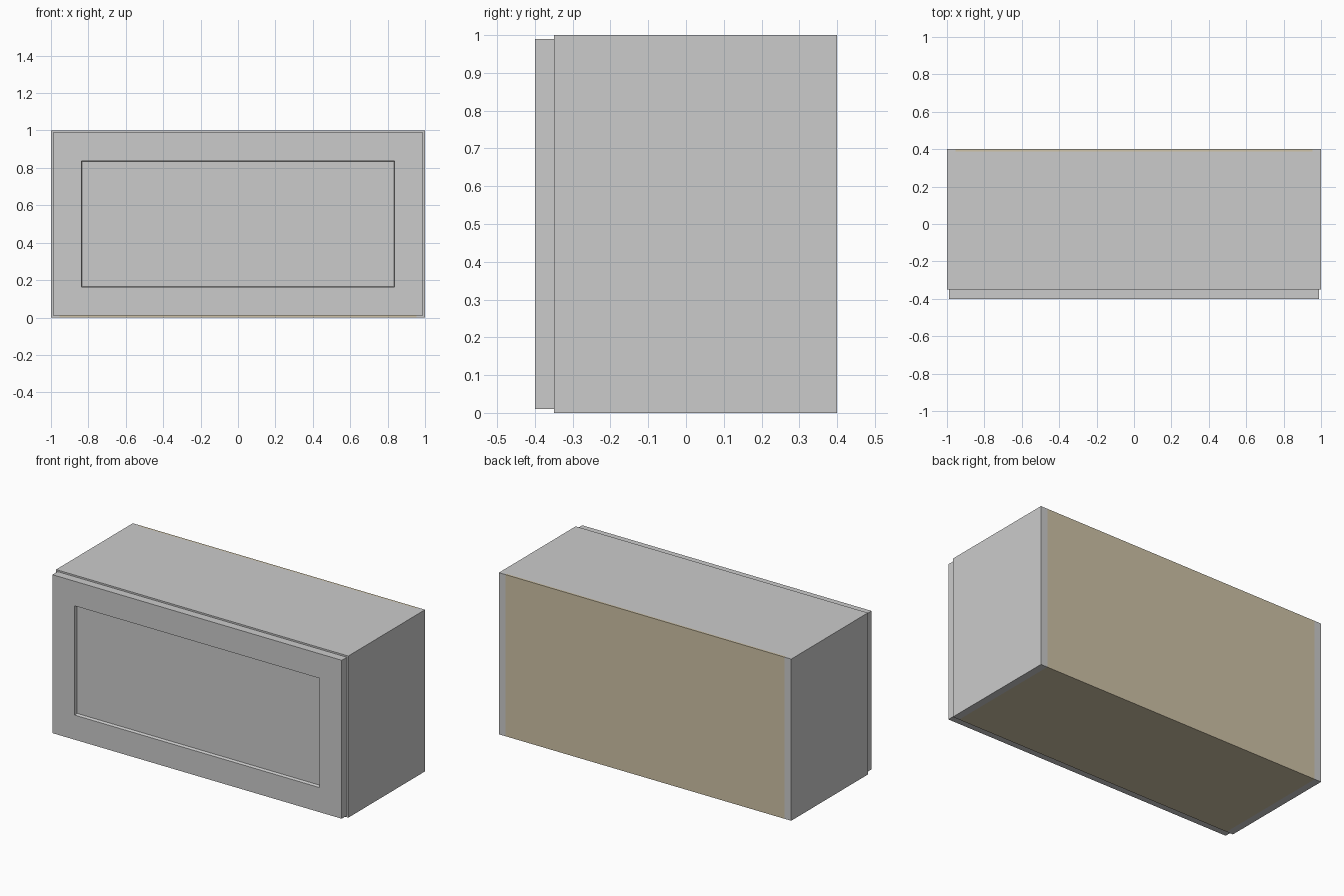
import bpy
import bmesh
from mathutils import Vector

if "Cube" in bpy.data.objects:
    bpy.data.objects.remove(bpy.data.objects["Cube"])

T = 0.045                      # board thickness
FRONT, REAR = -0.35, 0.4       # carcass depth range
BACK_T = 0.012                 # thin back board

wood = bpy.data.materials.new("wood_tan")
wood.diffuse_color = (0.62, 0.54, 0.38, 1)
wood.use_nodes = True
wood.node_tree.nodes["Principled BSDF"].inputs["Base Color"].default_value = wood.diffuse_color


def box_mesh(lo, hi):
    """bmesh box between two corners"""
    lo, hi = Vector(lo), Vector(hi)
    bm = bmesh.new()
    bmesh.ops.create_cube(bm, size=1)
    bmesh.ops.scale(bm, vec=hi - lo, verts=bm.verts)
    bmesh.ops.translate(bm, vec=(lo + hi) / 2, verts=bm.verts)
    return bm


def finish(name, bm, mat=None):
    mesh = bpy.data.meshes.new(name)
    bm.to_mesh(mesh)
    bm.free()
    if mat:
        mesh.materials.append(mat)
    ob = bpy.data.objects.new(name, mesh)
    bpy.context.collection.objects.link(ob)
    return ob


# Side boards, full height
for name, x in (("left_side", -1), ("right_side", 1 - T)):
    finish(name, box_mesh((x, FRONT, 0), (x + T, REAR, 1)))

# Top, bottom and back boards between the sides
inner = 1 - T
finish("top_board", box_mesh((-inner, FRONT, 1 - T), (inner, REAR - BACK_T, 1)))
finish("bottom_board", box_mesh((-inner, FRONT, 0), (inner, REAR - BACK_T, T)), wood)
finish("back_board", box_mesh((-inner, REAR - BACK_T, 0), (inner, REAR, 1)), wood)

# Door with a recessed centre panel
bm = box_mesh((-0.99, -0.4, 0.01), (0.99, FRONT, 0.99))
face = min(bm.faces, key=lambda f: f.calc_center_median().y)
bmesh.ops.inset_region(bm, faces=[face], thickness=0.152, use_even_offset=True)
bmesh.ops.inset_region(bm, faces=[face], thickness=0.005, depth=-0.018,
                       use_even_offset=True)
finish("door", bm)
